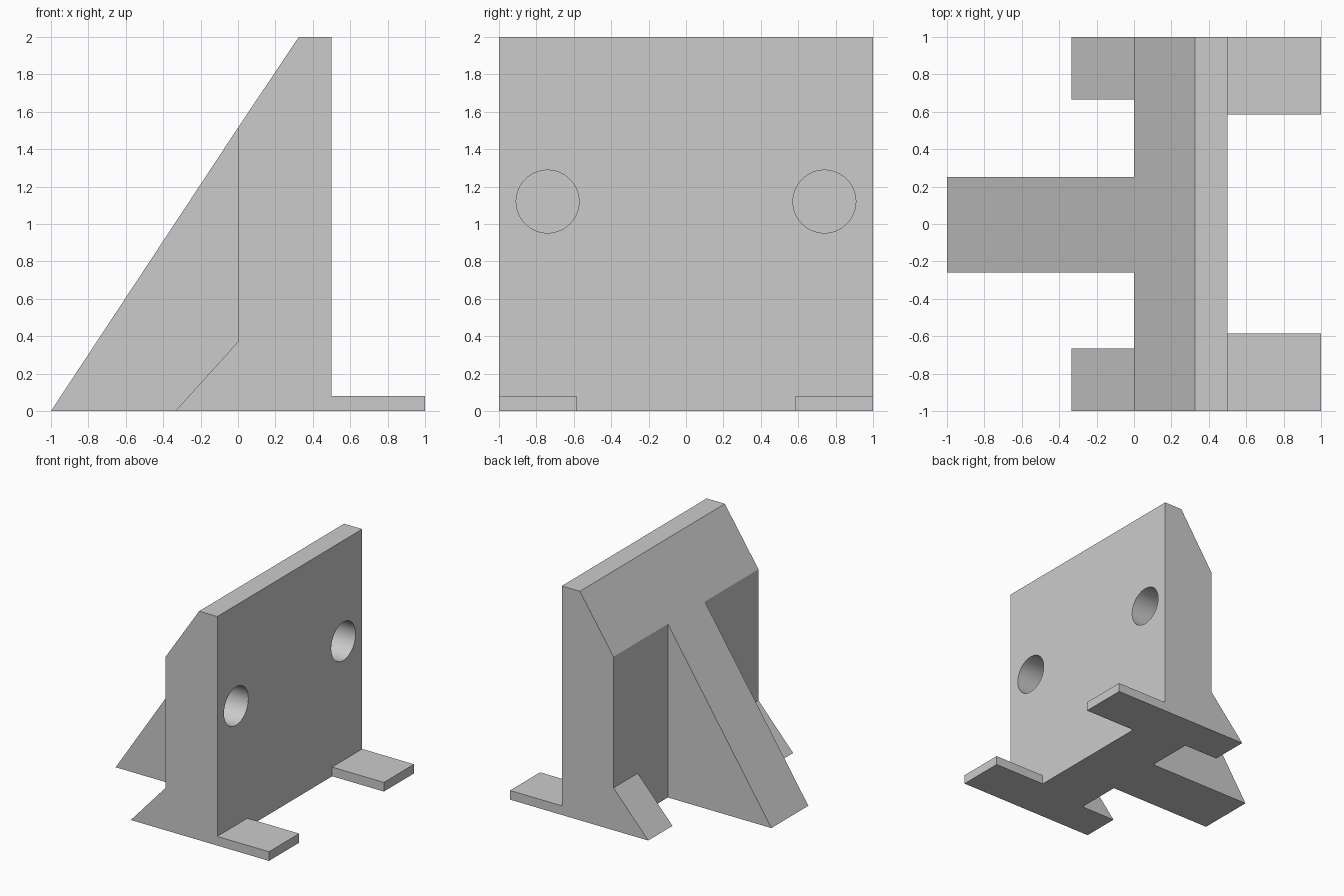
import bpy, bmesh
from math import pi, radians

cube = bpy.data.objects.get("Cube")
if cube:
    bpy.data.objects.remove(cube, do_unlink=True)

grey = bpy.data.materials.new("plain_grey")
grey.use_nodes = True
colour = (0.6, 0.6, 0.6, 1)
grey.diffuse_color = colour
grey.node_tree.nodes["Principled BSDF"].inputs["Base Color"].default_value = colour


def extrude_profile(name, profile, y0, y1):
    """Solid made by sweeping an (x, z) outline from y0 to y1."""
    bm = bmesh.new()
    face = bm.faces.new([bm.verts.new((x, y0, z)) for x, z in profile])
    moved = bmesh.ops.extrude_face_region(bm, geom=[face])["geom"]
    verts = [v for v in moved if isinstance(v, bmesh.types.BMVert)]
    bmesh.ops.translate(bm, verts=verts, vec=(0, y1 - y0, 0))
    bmesh.ops.recalc_face_normals(bm, faces=bm.faces)
    mesh = bpy.data.meshes.new(name)
    bm.to_mesh(mesh)
    bm.free()
    mesh.materials.append(grey)
    obj = bpy.data.objects.new(name, mesh)
    bpy.context.collection.objects.link(obj)
    return obj


def combine(target, part, operation):
    """Merge a part into the target, or cut it away, then discard it."""
    mod = target.modifiers.new(part.name, "BOOLEAN")
    mod.operation = operation
    mod.solver = "EXACT"
    mod.object = part
    part.hide_render = True
    bpy.context.view_layer.objects.active = target
    bpy.ops.object.modifier_apply(modifier=mod.name)
    bpy.data.objects.remove(part, do_unlink=True)


# Thick upright wall with a sloped shoulder
bracket = extrude_profile(
    "angle_bracket", [(0, 0), (0.5, 0), (0.5, 2), (0.325, 2), (0, 1.515)], -1, 1)

# Central sloping brace, flush with the shoulder
combine(bracket, extrude_profile(
    "brace", [(-1, 0), (0.2, 0), (0.2, 1.8134), (0, 1.515)], -0.26, 0.25), "UNION")

# Flat front feet and wedge-shaped rear feet at both ends
foot = [(0.3, 0), (1, 0), (1, 0.08), (0.3, 0.08)]
wedge = [(-0.335, 0), (0.2, 0), (0.2, 0.37), (0, 0.37)]
for name, profile, inner in (("foot", foot, 0.585), ("wedge", wedge, 0.665)):
    combine(bracket, extrude_profile(name + "_left", profile, inner, 1), "UNION")
    combine(bracket, extrude_profile(name + "_right", profile, -1, -inner), "UNION")

# Blind round holes in the wall
depth = 0.4
for y in (-0.74, 0.74):
    bpy.ops.mesh.primitive_cylinder_add(
        vertices=64, radius=0.168, depth=2 * depth,
        location=(0.5, y, 1.12), rotation=(0, pi / 2, 0))
    drill = bpy.context.object
    drill.name = "hole_cutter"
    drill.data.materials.append(grey)
    combine(bracket, drill, "DIFFERENCE")

# Tidy flat faces and smooth only the hole walls
bm = bmesh.new()
bm.from_mesh(bracket.data)
bmesh.ops.remove_doubles(bm, verts=bm.verts, dist=0.0005)
bmesh.ops.dissolve_limit(bm, angle_limit=radians(1), verts=bm.verts, edges=bm.edges)
bm.to_mesh(bracket.data)
bm.free()
bpy.ops.object.select_all(action="DESELECT")
bracket.select_set(True)
bpy.context.view_layer.objects.active = bracket
bpy.ops.object.shade_smooth_by_angle(angle=radians(30))
